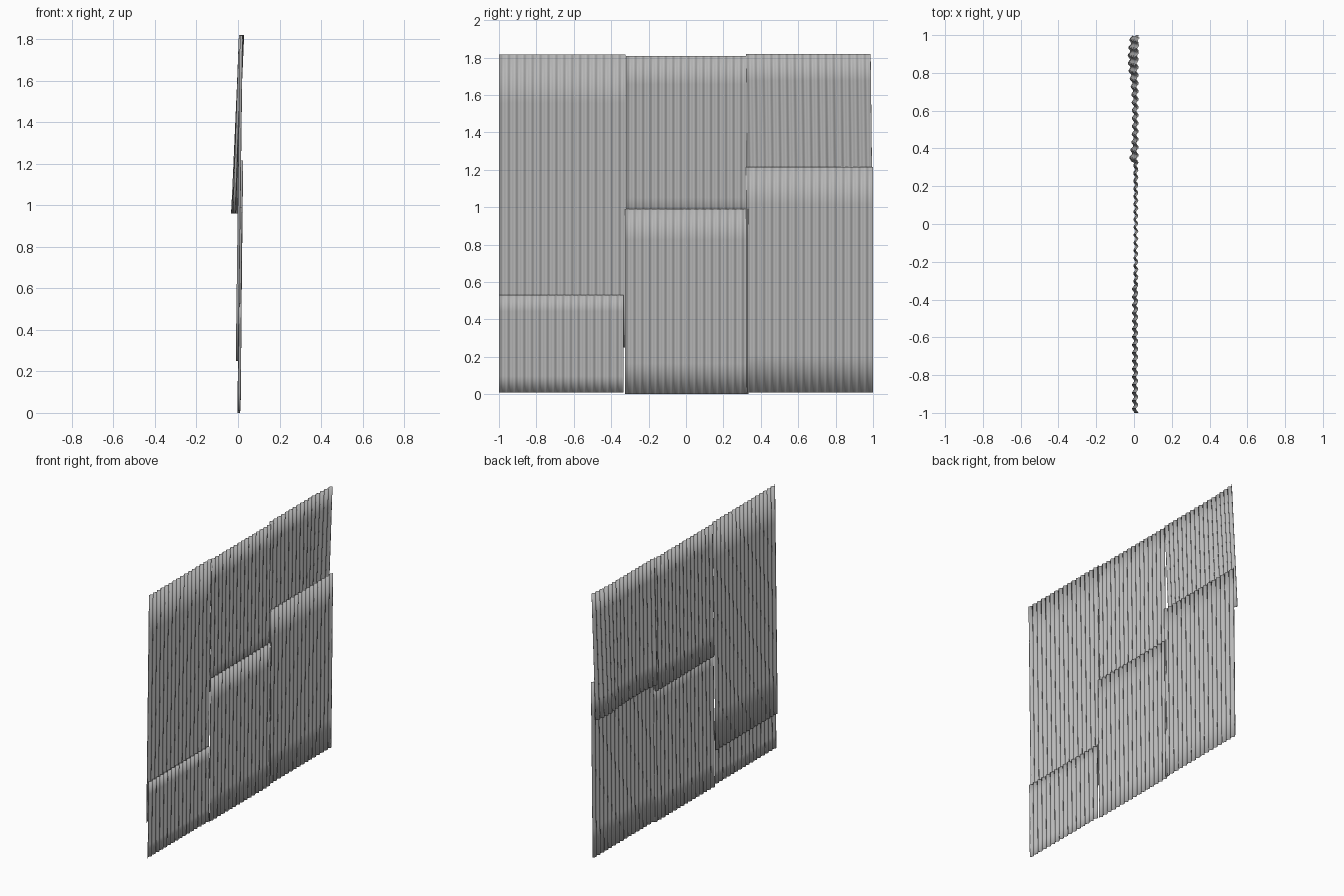
import bpy, bmesh, math

cube = bpy.data.objects.get("Cube")
if cube:
    bpy.data.objects.remove(cube, do_unlink=True)

WAVES = 16      # corrugations per sheet
STEPS = 8       # segments per corrugation
ROWS = 6        # divisions up the sheet
AMP = 0.006     # half depth of the corrugation

metal = bpy.data.materials.new("galvanised_grey")
metal.use_nodes = True
grey = (0.48, 0.48, 0.48, 1)
metal.diffuse_color = grey
metal.node_tree.nodes["Principled BSDF"].inputs["Base Color"].default_value = grey


def flat(u, t):
    return 0.0


def bump(u, centre, width):
    return math.exp(-((u - centre) / width) ** 2)


def warped(u, t):
    """Loose sheet: lower edge bulges out, the far top corner curls in."""
    out = 0.022 * bump(u, 0.82, 0.2) + 0.014 * bump(u, 0, 0.12)
    return -out * (1 - t) + 0.012 * max(0, (u - 0.75) / 0.25) * t


def sheet(name, y, z, x, lean=0.0, bend=flat):
    """Corrugated sheet spanning y and z; x gives its bottom and top position."""
    bm = bmesh.new()
    cols = WAVES * STEPS
    grid = []
    for r in range(ROWS + 1):
        t = r / ROWS
        row = []
        for c in range(cols + 1):
            u = c / cols
            wave = AMP * math.cos(u * WAVES * math.tau)
            px = x[0] + (x[1] - x[0]) * t + wave + bend(u, t)
            py = y[0] + (y[1] - y[0]) * u + lean * t
            row.append(bm.verts.new((px, py, z[0] + (z[1] - z[0]) * t)))
        grid.append(row)
    for low, high in zip(grid, grid[1:]):
        for c in range(cols):
            bm.faces.new((low[c], low[c + 1], high[c + 1], high[c]))
    mesh = bpy.data.meshes.new(name)
    bm.to_mesh(mesh)
    bm.free()
    mesh.materials.append(metal)
    ob = bpy.data.objects.new(name, mesh)
    bpy.context.collection.objects.link(ob)
    solid = ob.modifiers.new("thickness", "SOLIDIFY")
    solid.thickness = 0.0015
    solid.offset = 0
    bpy.ops.object.select_all(action="DESELECT")
    ob.select_set(True)
    bpy.context.view_layer.objects.active = ob
    bpy.ops.object.shade_smooth_by_angle(angle=math.radians(40))
    return ob


# Front column: short lower sheet, long upper sheet lapped behind it
sheet("front_lower_sheet", (-1, -0.335), (0.01, 0.53), (0.006, 0.011))
sheet("front_upper_sheet", (-1, -0.323), (0.25, 1.817), (-0.004, 0.016))

# Middle column
sheet("middle_lower_sheet", (-0.327, 0.335), (0, 0.99), (0.004, 0.014))
sheet("middle_upper_sheet", (-0.32, 0.325), (0.9, 1.808), (0.004, 0.016))

# Back column: the upper sheet hangs loose
sheet("back_lower_sheet", (0.322, 1), (0.01, 1.215), (0.005, 0.018))
sheet("back_upper_sheet", (0.33, 0.997), (0.96, 1.82), (-0.005, 0.011),
      lean=-0.01, bend=warped)
